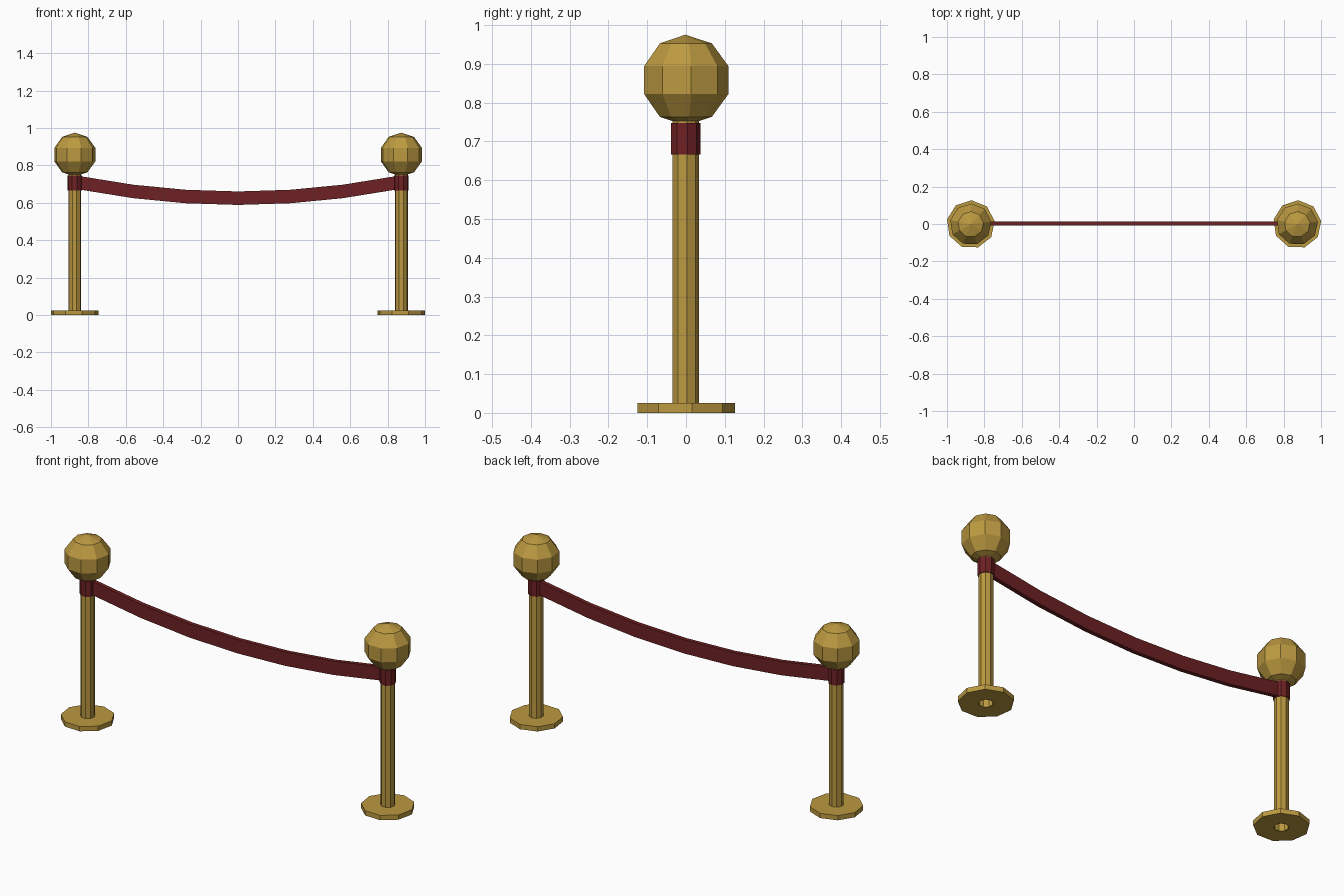
import bpy, bmesh, math

if "Cube" in bpy.data.objects:
    bpy.data.objects.remove(bpy.data.objects["Cube"])

SIDES = 9
PHASE = math.radians(8)      # every post ring has the same rotation
POST_X, POST_Y = 0.873, -0.002


def material(name, rgb):
    m = bpy.data.materials.new(name)
    m.diffuse_color = (*rgb, 1)
    m.use_nodes = True
    m.node_tree.nodes["Principled BSDF"].inputs["Base Color"].default_value = m.diffuse_color
    return m


gold = material("gold", (0.50, 0.32, 0.052))
red = material("dark red", (0.155, 0.015, 0.017))


def finish(name, bm, mat, loc):
    bmesh.ops.recalc_face_normals(bm, faces=bm.faces)
    me = bpy.data.meshes.new(name)
    bm.to_mesh(me)
    bm.free()
    me.materials.append(mat)
    ob = bpy.data.objects.new(name, me)
    ob.location = loc
    bpy.context.collection.objects.link(ob)
    return ob


def lathe(name, profile, mat, x, closed=False):
    """Revolve (radius, z) points; radius 0 makes a pole."""
    bm = bmesh.new()
    rings = []
    for r, z in profile:
        if r == 0:
            rings.append([bm.verts.new((0, 0, z))] * SIDES)
        else:
            rings.append([bm.verts.new((r * math.cos(PHASE + math.tau * i / SIDES),
                                        r * math.sin(PHASE + math.tau * i / SIDES), z))
                          for i in range(SIDES)])
    pairs = list(zip(rings, rings[1:]))
    if closed:
        pairs.append((rings[-1], rings[0]))
    for a, b in pairs:
        for i in range(SIDES):
            j = (i + 1) % SIDES
            bm.faces.new(list(dict.fromkeys((a[i], a[j], b[j], b[i]))))
    return finish(name, bm, mat, (x, POST_Y, 0))


# Ball profile: five latitude bands
R, CZ = 0.117, 0.858
ball = [(0 if k in (0, 5) else R * math.sin(k * math.pi / 5), CZ - R * math.cos(k * math.pi / 5))
        for k in range(6)]

for side, x in (("left", -POST_X), ("right", POST_X)):
    # Base plate with hollow post rising from it
    lathe(side + "_base_and_post",
          [(0.035, 0), (0.129, 0), (0.129, 0.025), (0.035, 0.025), (0.035, 0.757)], gold, x)
    lathe(side + "_post_lining", [(0.034, 0), (0.034, 0.74)], gold, x)
    # Ball finial
    lathe(side + "_ball", ball, gold, x)
    # Rope collar
    lathe(side + "_collar", [(0.034, 0.666), (0.039, 0.666), (0.039, 0.747), (0.034, 0.747)],
          red, x, closed=True)

# Sagging flat rope
bm = bmesh.new()
HALF, T, H = 0.84, 0.011, 0.036
sections = []
for k in range(-3, 4):
    t = k / 3
    z = 0.625 + 0.081 * t * t
    sections.append([bm.verts.new((HALF * t, y, z + dz))
                     for y, dz in ((-T, -H), (T, -H), (T, H), (-T, H))])
for a, b in zip(sections, sections[1:]):
    for i in range(4):
        j = (i + 1) % 4
        bm.faces.new((a[i], a[j], b[j], b[i]))
bm.faces.new(sections[0])
bm.faces.new(sections[-1])
finish("rope", bm, red, (0, 0.002, 0))
